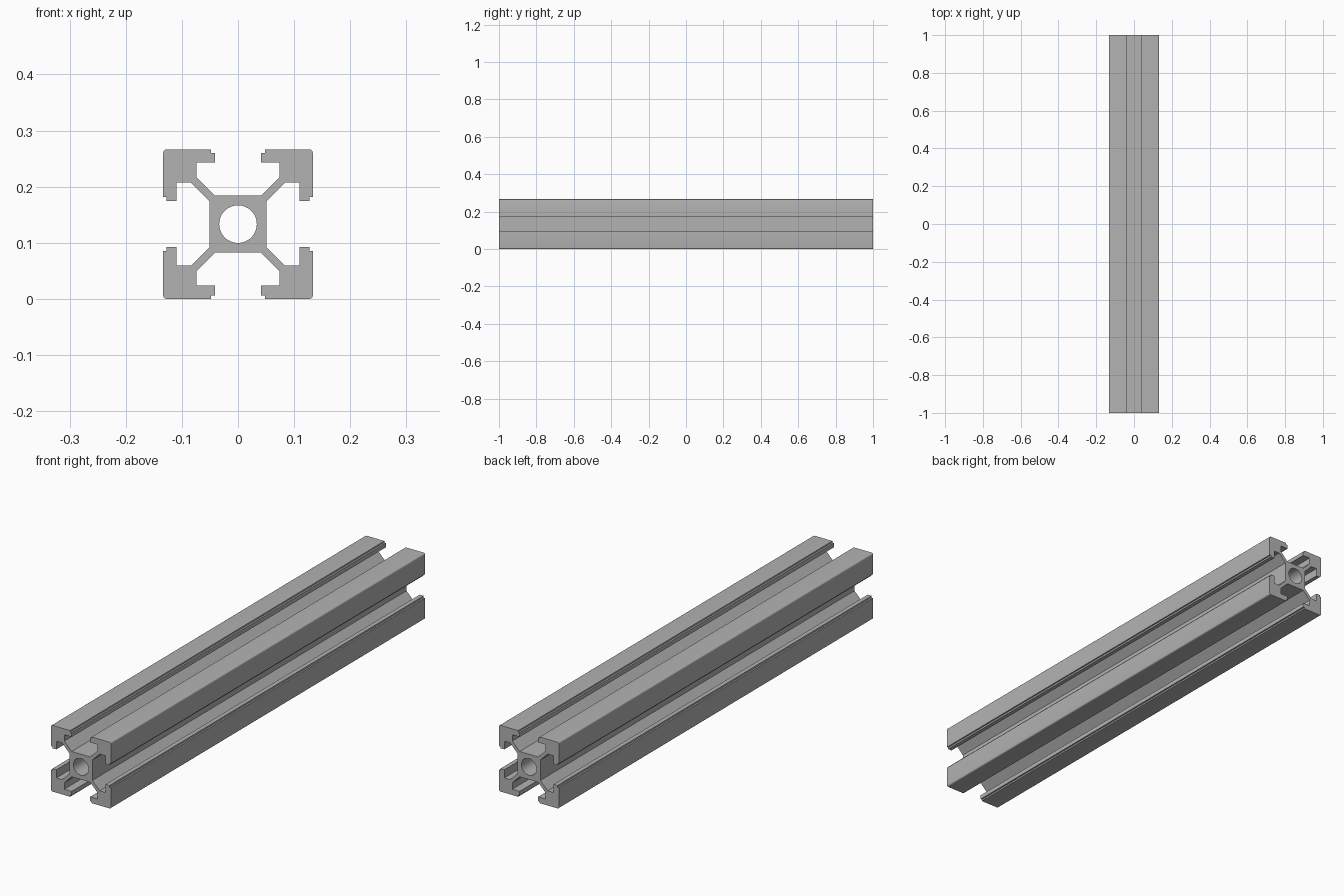
import bpy, bmesh, math

cube = bpy.data.objects.get("Cube")
if cube:
    bpy.data.objects.remove(cube, do_unlink=True)

HALF = 0.1333      # half width of the square section
LENGTH = 2.0
BORE = 0.0335      # centre hole radius
FILLET = 0.006     # outer corner rounding

aluminium = bpy.data.materials.new("aluminium_grey")
aluminium.use_nodes = True
grey = (0.45, 0.45, 0.45, 1)
aluminium.diffuse_color = grey
aluminium.node_tree.nodes["Principled BSDF"].inputs["Base Color"].default_value = grey


def section_outline():
    # Half of one arm: core, diagonal web, slot pocket, stepped lip
    half_arm = [(0.041, 0.051), (0.074, 0.084), (0.074, 0.1097), (0.041, 0.1097),
                (0.041, 0.127), (0.048, 0.127), (0.048, HALF)]
    # Rounded outer corner
    c = HALF - FILLET
    corner = [(c + FILLET * math.sin(a), c + FILLET * math.cos(a))
              for a in (math.radians(90) * i / 4 for i in range(5))]
    arm = half_arm + corner + [(y, x) for x, y in reversed(half_arm)]
    # Four arms, turned clockwise around the centre
    outline = []
    for _ in range(4):
        outline += arm
        arm = [(y, -x) for x, y in arm]
    return outline


def add_loop(bm, points):
    verts = [bm.verts.new((x, -LENGTH / 2, z + HALF)) for x, z in points]
    return [bm.edges.new((v, verts[(i + 1) % len(verts)])) for i, v in enumerate(verts)]


# Section with its bore, extruded along the length
bm = bmesh.new()
circle = [(BORE * math.cos(math.tau * i / 48), BORE * math.sin(math.tau * i / 48))
          for i in range(48)]
edges = add_loop(bm, section_outline()) + add_loop(bm, circle)
bmesh.ops.triangle_fill(bm, edges=edges, use_beauty=True, use_dissolve=False)
result = bmesh.ops.extrude_face_region(bm, geom=bm.faces[:], use_keep_orig=True)
far_end = [g for g in result["geom"] if isinstance(g, bmesh.types.BMVert)]
bmesh.ops.translate(bm, verts=far_end, vec=(0, LENGTH, 0))
bmesh.ops.recalc_face_normals(bm, faces=bm.faces[:])

mesh = bpy.data.meshes.new("slotted_rail")
bm.to_mesh(mesh)
bm.free()
mesh.materials.append(aluminium)
rail = bpy.data.objects.new("slotted_rail", mesh)
bpy.context.collection.objects.link(rail)

# Smooth bore and corners, sharp edges elsewhere
bpy.ops.object.select_all(action="DESELECT")
rail.select_set(True)
bpy.context.view_layer.objects.active = rail
bpy.ops.object.shade_smooth_by_angle(angle=math.radians(30))
